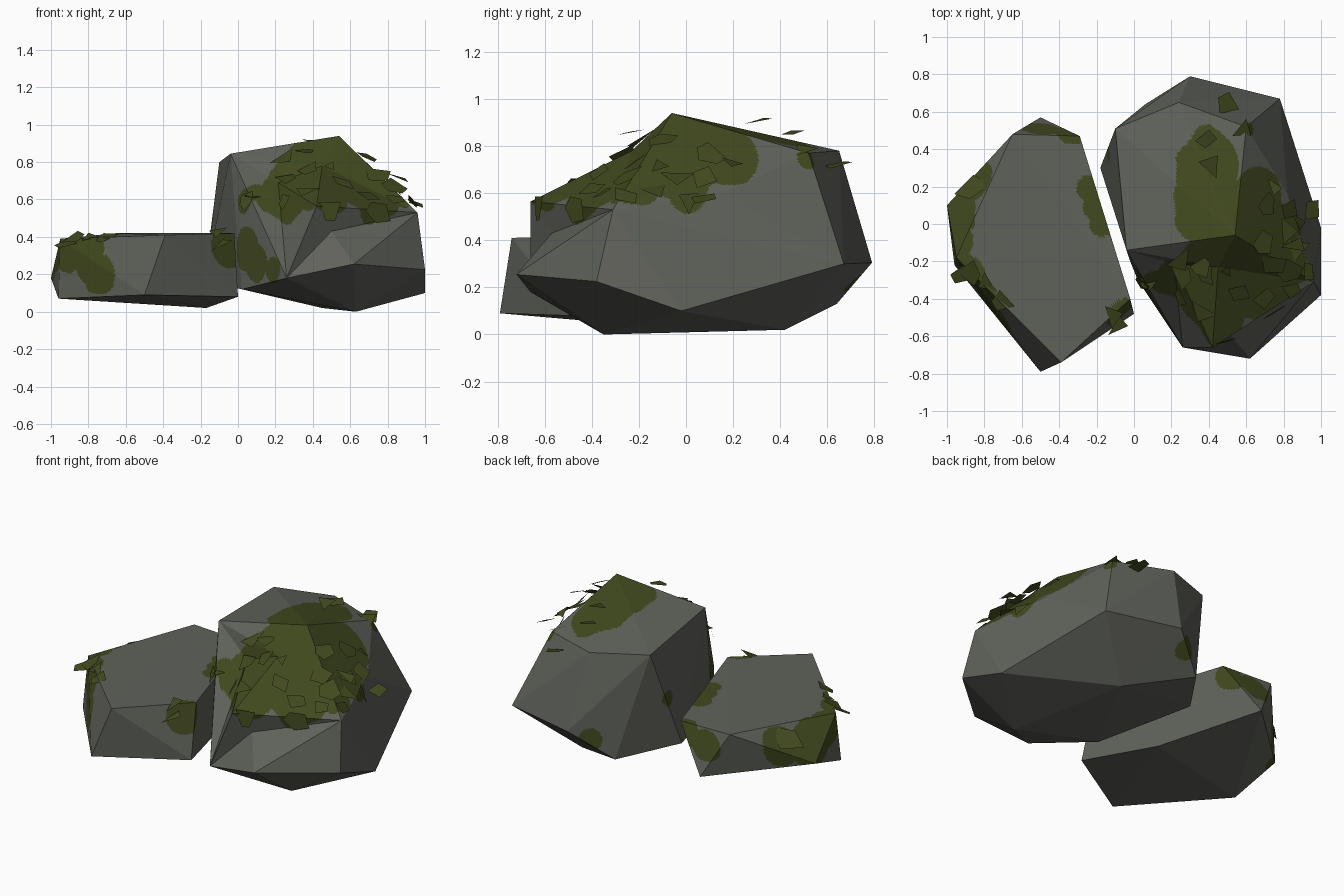
import bpy, bmesh, math, random
from mathutils import Vector, noise

random.seed(11)
cube = bpy.data.objects.get("Cube")
if cube:
    bpy.data.objects.remove(cube)


def material(name, rgb):
    mat = bpy.data.materials.new(name)
    mat.use_nodes = True
    mat.diffuse_color = (*rgb, 1)
    mat.node_tree.nodes["Principled BSDF"].inputs["Base Color"].default_value = (*rgb, 1)
    return mat


STONE = material("grey stone", (0.115, 0.122, 0.103))
MOSS = material("green moss", (0.052, 0.067, 0.013))


def finish(name, bm, mats):
    mesh = bpy.data.meshes.new(name)
    bm.to_mesh(mesh)
    bm.free()
    for mat in mats:
        mesh.materials.append(mat)
    obj = bpy.data.objects.new(name, mesh)
    bpy.context.collection.objects.link(obj)


def split_to(bm, a, b, target):
    """Split the edge between two corners and push its middle to a target."""
    near = lambda p: min(bm.verts, key=lambda v: (v.co - Vector(p)).length)
    va, vb = near(a), near(b)
    edge = bm.edges.get((va, vb))
    if edge:
        tips = [v for f in edge.link_faces for v in f.verts if v not in (va, vb)]
        mid = bmesh.utils.edge_split(edge, va, 0.5)[1]
        for tip in tips:
            bmesh.ops.connect_verts(bm, verts=[mid, tip])
        mid.co = target


def mossy(point, blobs):
    wobble = 1 + 0.3 * noise.noise(point * 6)
    return any((point - c).length < r * wobble for c, r in blobs)


def rock(name, corners, dents, blobs):
    """Faceted hull with dents, finely cut so that moss has organic borders."""
    bm = bmesh.new()
    for c in corners:
        bm.verts.new(c)
    bmesh.ops.convex_hull(bm, input=bm.verts)
    loose = [v for v in bm.verts if not v.link_faces]
    bmesh.ops.delete(bm, geom=loose, context='VERTS')
    bmesh.ops.triangulate(bm, faces=bm.faces)
    for dent in dents:
        split_to(bm, *dent)
    bmesh.ops.recalc_face_normals(bm, faces=bm.faces)
    bmesh.ops.subdivide_edges(bm, edges=bm.edges, cuts=40, use_grid_fill=True)
    bm.normal_update()
    blobs = [(Vector(c), r) for c, r in blobs]
    spots = []
    for f in bm.faces:
        c = f.calc_center_median()
        if mossy(c, blobs):
            f.material_index = 1
            spots.append((c.copy(), f.normal.copy()))
    finish(name, bm, [STONE, MOSS])
    return spots


def leaf(bm, centre, normal, size):
    """One irregular flat flake facing along a normal."""
    turn = normal.to_track_quat('Z', 'Y')
    count = random.choice((3, 4, 4, 5))
    start = random.uniform(0, math.tau)
    ring = []
    for i in range(count):
        a = start + math.tau * (i + random.uniform(-0.25, 0.25)) / count
        r = size * random.uniform(0.7, 1.2)
        ring.append(bm.verts.new(centre + turn @ Vector((r * math.cos(a), r * math.sin(a), 0))))
    bm.faces.new(ring)


def scatter(bm, spots, count, lift, size):
    """Spread flakes over mossy spots, leaning towards the sky, without crowding."""
    placed = []
    for c, n in random.sample(spots, len(spots)):
        if len(placed) == count:
            break
        if all((c - p).length > size * 1.5 for p in placed):
            placed.append(c)
            lean = Vector((random.uniform(-0.3, 0.3), random.uniform(-0.3, 0.3), 0.3))
            leaf(bm, c + n * random.uniform(0.015, lift), (n + lean).normalized(),
                 size * random.uniform(0.75, 1.2))


# Tall rock
peak, brow, toe, shoulder = (0.54, -0.06, 0.94), (0.42, -0.66, 0.565), (0.62, -0.72, 0.255), (0.96, -0.31, 0.53)
ridge = (-0.04, -0.14, 0.845)
tall = [peak, brow, toe, shoulder, ridge,
        (-0.1, 0.51, 0.8), (0.24, 0.65, 0.78), (0.6, 0.52, 0.77),
        (0.82, 0.16, 0.6), (1, -0.38, 0.225), (1, -0.02, 0.1), (0.26, -0.66, 0.18),
        (0.63, -0.35, 0), (0.78, 0.67, 0.3), (0.3, 0.79, 0.305), (-0.18, 0.3, 0.17),
        (0.02, -0.3, 0.12), (-0.02, -0.2, 0.6), (0.45, 0.42, 0.02), (0.06, 0.64, 0.13)]
tall_dents = [(peak, brow, (0.45, -0.23, 0.78)), (ridge, brow, (0.215, -0.215, 0.69)),
              (brow, toe, (0.5, -0.57, 0.43))]
tall_moss = [((0.48, -0.22, 0.78), 0.27), ((0.4, 0.32, 0.87), 0.2), ((0.42, 0.08, 0.9), 0.23),
             ((0.76, -0.12, 0.74), 0.25), ((0.28, -0.4, 0.68), 0.22), ((0.46, -0.54, 0.67), 0.17),
             ((0.7, -0.4, 0.64), 0.17), ((0.86, -0.2, 0.62), 0.12), ((0.86, 0, 0.63), 0.11),
             ((0.06, -0.32, 0.33), 0.11), ((0.11, -0.4, 0.26), 0.1), ((0.2, -0.54, 0.22), 0.07),
             ((0.08, -0.25, 0.6), 0.09),
             ((0.62, 0.52, 0.75), 0.06), ((0.66, 0.14, 0.79), 0.19),
             ((0.19, 0.7, 0.25), 0.07), ((-0.15, 0.38, 0.48), 0.05)]
tall_spots = rock("tall_rock", tall, tall_dents, tall_moss)

# Low flat rock
low = [(-0.65, 0.48, 0.42), (-0.29, 0.47, 0.41), (-0.02, -0.4, 0.42), (-0.39, -0.74, 0.41),
       (-0.95, -0.18, 0.39), (-0.5, -0.79, 0.09), (0, -0.48, 0.08),
       (-0.96, -0.22, 0.07), (-1, 0.1, 0.18), (-0.5, 0.57, 0.14), (-0.17, 0.02, 0.02)]
low_moss = [((-0.9, -0.28, 0.32), 0.12), ((-0.81, -0.38, 0.29), 0.12), ((-0.74, -0.48, 0.2), 0.11),
            ((-0.04, -0.48, 0.35), 0.11), ((-0.2, -0.66, 0.15), 0.04),
            ((-0.24, 0.2, 0.46), 0.08), ((-0.2, 0.1, 0.46), 0.08), ((-0.17, 0, 0.46), 0.07),
            ((-0.33, 0.5, 0.36), 0.1), ((-0.5, 0.55, 0.35), 0.11),
            ((-0.96, 0.06, 0.3), 0.15), ((-0.97, -0.08, 0.33), 0.12), ((-0.85, 0.23, 0.31), 0.12)]
rock("low_rock", low, [], low_moss)

# Moss flakes lying on and hovering over the mossy areas
bm = bmesh.new()
upper = [s for s in tall_spots if s[0].z > 0.52]
scatter(bm, [s for s in upper if s[0].y < -0.15 and s[0].x < 0.7], 10, 0.03, 0.07)
scatter(bm, [s for s in upper if s[0].x > 0.68], 11, 0.06, 0.07)
for c in [(0.5, 0.64, 0.72), (0.4, 0.31, 0.91), (0.38, 0.46, 0.86), (0.58, 0.51, 0.79), (0.69, -0.1, 0.83),
          (0.36, -0.23, 0.86), (0.85, -0.12, 0.72), (0.95, 0.08, 0.58), (0.08, -0.3, 0.62)]:
    leaf(bm, Vector(c), Vector((random.uniform(0, 0.5), -0.2, 1)).normalized(), 0.065)
finish("tall_rock_flakes", bm, [MOSS])

bm = bmesh.new()
for c in [(-0.93, -0.28, 0.36), (-0.87, -0.26, 0.4), (-0.79, -0.32, 0.4), (-0.71, -0.41, 0.4),
          (-0.12, -0.5, 0.42), (-0.09, -0.55, 0.36)]:
    leaf(bm, Vector(c), Vector((random.uniform(-0.5, 0), -0.4, 1)).normalized(), 0.07)
leaf(bm, Vector((-0.86, 0.2, 0.34)), Vector((-0.5, 0.5, 0.7)).normalized(), 0.1)
finish("low_rock_flakes", bm, [MOSS])
